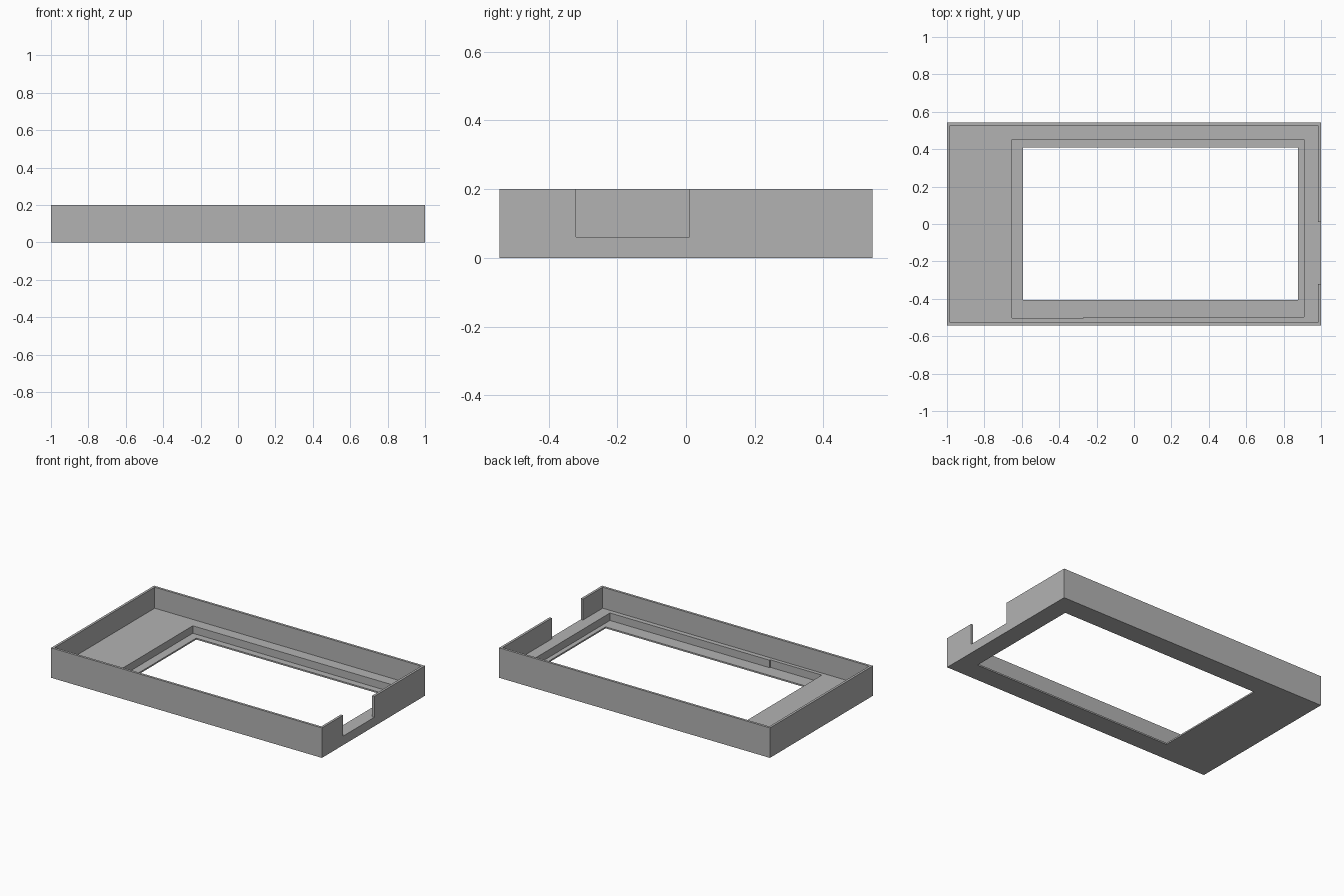
import bpy
import bmesh

default_cube = bpy.data.objects.get("Cube")
if default_cube:
    bpy.data.objects.remove(default_cube, do_unlink=True)

HALF_X, HALF_Y, HEIGHT = 1.0, 0.543, 0.2
WALL, FLOOR, LIP = 0.016, 0.06, 0.01
ABOVE, BELOW = HEIGHT + 0.1, -0.1

grey = bpy.data.materials.new("matte grey")
grey.use_nodes = True
colour = (0.45, 0.45, 0.45, 1)
grey.diffuse_color = colour
grey.node_tree.nodes["Principled BSDF"].inputs["Base Color"].default_value = colour


def prism(name, outline, bottom, top):
    """Extrude a counter-clockwise outline from bottom to top."""
    bm = bmesh.new()
    base = bm.faces.new([bm.verts.new((x, y, bottom)) for x, y in outline])
    extruded = bmesh.ops.extrude_face_region(bm, geom=[base], use_keep_orig=True)
    verts = [v for v in extruded["geom"] if isinstance(v, bmesh.types.BMVert)]
    bmesh.ops.translate(bm, verts=verts, vec=(0, 0, top - bottom))
    bmesh.ops.recalc_face_normals(bm, faces=bm.faces[:])
    mesh = bpy.data.meshes.new(name)
    bm.to_mesh(mesh)
    bm.free()
    mesh.materials.append(grey)
    obj = bpy.data.objects.new(name, mesh)
    bpy.context.collection.objects.link(obj)
    return obj


def rectangle(x0, x1, y0, y1):
    return [(x0, y0), (x1, y0), (x1, y1), (x0, y1)]


def cut(target, cutter):
    """Subtract the cutter, then discard it."""
    cutter.hide_render = True
    mod = target.modifiers.new(cutter.name, 'BOOLEAN')
    mod.operation = 'DIFFERENCE'
    mod.solver = 'EXACT'
    mod.object = cutter
    bpy.context.view_layer.objects.active = target
    bpy.ops.object.modifier_apply(modifier=mod.name)
    bpy.data.objects.remove(cutter, do_unlink=True)


# Solid block that becomes the open bezel tray
bezel = prism("bezel_tray", rectangle(-HALF_X, HALF_X, -HALF_Y, HALF_Y), 0, HEIGHT)

# Tray cavity, running out through the notch in the left end wall
ix, iy = HALF_X - WALL, HALF_Y - WALL
notch_front, notch_back, outside = -0.32, 0.01, HALF_X + 0.1
cavity = [(-ix, -iy), (ix, -iy), (ix, notch_front), (outside, notch_front),
          (outside, notch_back), (ix, notch_back), (ix, iy), (-ix, iy)]
cut(bezel, prism("cavity_cutter", cavity, FLOOR, ABOVE))

# Screen recess with a small jog along its front edge
recess = [(-0.651, -0.503), (-0.27, -0.503), (-0.27, -0.496),
          (0.909, -0.496), (0.909, 0.453), (-0.651, 0.453)]
cut(bezel, prism("recess_cutter", recess, LIP, ABOVE))

# Screen opening through the thin lip
cut(bezel, prism("opening_cutter", rectangle(-0.594, 0.878, -0.406, 0.408), BELOW, ABOVE))
